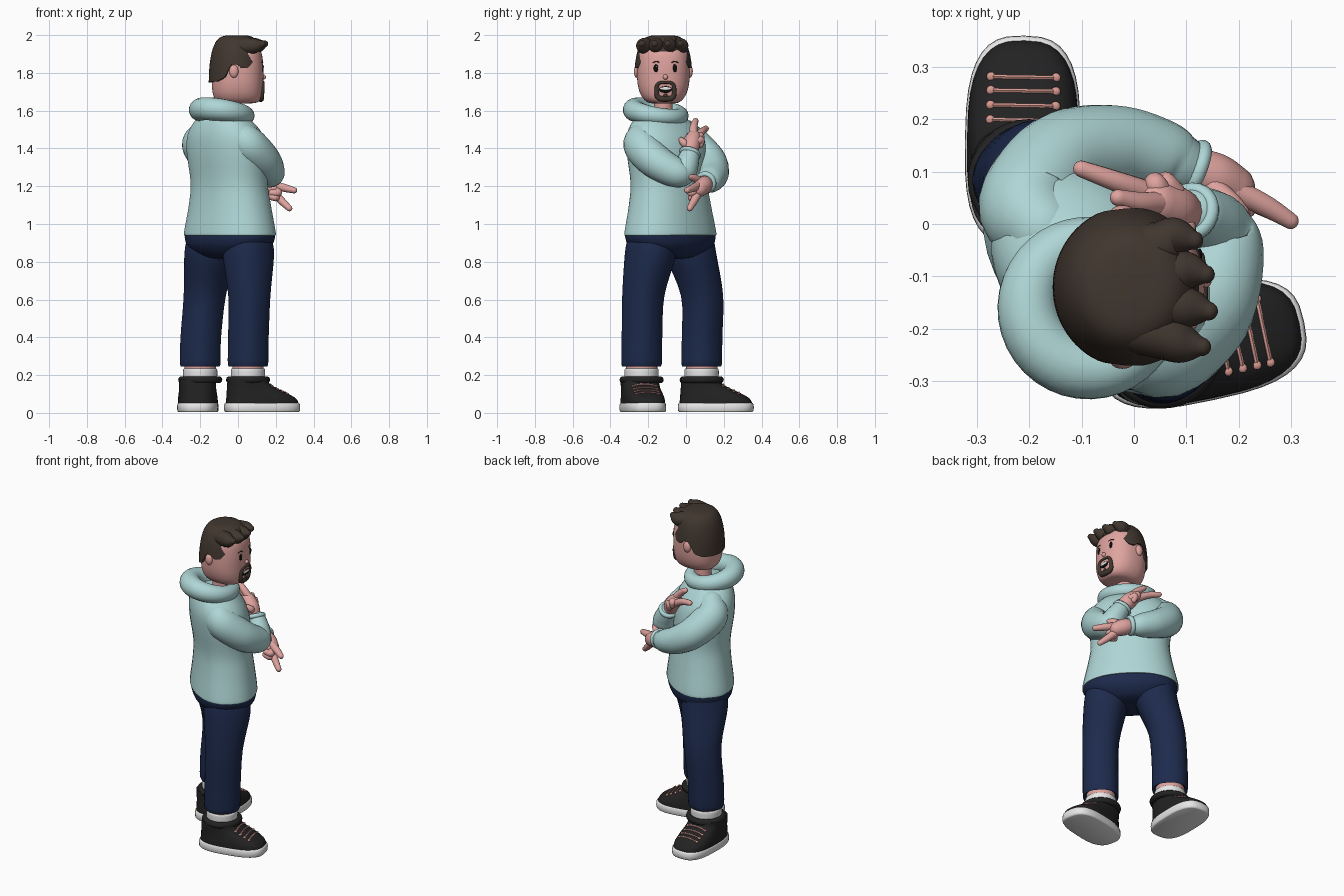
import bpy, bmesh, math
from mathutils import Vector, Quaternion
from mathutils.bvhtree import BVHTree

if "Cube" in bpy.data.objects:
    bpy.data.objects.remove(bpy.data.objects["Cube"])


def material(name, rgb):
    m = bpy.data.materials.new(name)
    m.diffuse_color = (*rgb, 1)
    m.use_nodes = True
    m.node_tree.nodes["Principled BSDF"].inputs["Base Color"].default_value = m.diffuse_color
    return m


SKIN = material("skin", (0.74, 0.37, 0.345))
TEAL = material("hoodie_teal", (0.43, 0.67, 0.67))
NAVY = material("trouser_navy", (0.012, 0.023, 0.072))
HAIR = material("hair_brown", (0.052, 0.037, 0.028))
BLACK = material("shoe_black", (0.016, 0.016, 0.017))
WHITE = material("white", (0.82, 0.82, 0.82))
INK = material("eye_black", (0.004, 0.004, 0.004))
LACE = material("lace_pink", (0.68, 0.32, 0.28))


def spline(rows, sub):
    """Catmull-Rom resampling of tuples."""
    out = []
    for i in range(len(rows) - 1):
        p0, p1, p2 = rows[max(i - 1, 0)], rows[i], rows[i + 1]
        p3 = rows[min(i + 2, len(rows) - 1)]
        for k in range(sub):
            t = k / sub
            out.append(tuple(
                0.5 * (2 * b + (c - a) * t + (2 * a - 5 * b + 4 * c - d) * t * t
                       + (3 * b - a - 3 * c + d) * t ** 3)
                for a, b, c, d in zip(p0, p1, p2, p3)))
    out.append(tuple(rows[-1]))
    return out


def skin_rings(name, rings, mat, closed=False):
    """Join rings of points into a smooth capped mesh."""
    bm = bmesh.new()
    vs = [[bm.verts.new(p) for p in r] for r in rings]
    n = len(vs[0])
    pairs = list(zip(vs, vs[1:])) + ([(vs[-1], vs[0])] if closed else [])
    for a, b in pairs:
        for i in range(n):
            bm.faces.new((a[i], a[(i + 1) % n], b[(i + 1) % n], b[i]))
    if not closed:
        bm.faces.new(vs[0][::-1])
        bm.faces.new(vs[-1])
    bmesh.ops.recalc_face_normals(bm, faces=bm.faces)
    me = bpy.data.meshes.new(name)
    bm.to_mesh(me)
    bm.free()
    me.materials.append(mat)
    ob = bpy.data.objects.new(name, me)
    bpy.context.collection.objects.link(ob)
    bpy.ops.object.select_all(action='DESELECT')
    ob.select_set(True)
    bpy.context.view_layer.objects.active = ob
    bpy.ops.object.shade_smooth_by_angle(angle=math.radians(50))
    return ob


def loft(name, rows, mat, rot=0.0, e=2.0, n=36, sub=4):
    """Horizontal superellipse rings: (cx, cy, z, rx, ry)."""
    rings = []
    for cx, cy, z, rx, ry in spline(rows, sub):
        ring = []
        for i in range(n):
            t = math.tau * i / n
            c, s = math.cos(t), math.sin(t)
            x = rx * math.copysign(abs(c) ** (2 / e), c)
            y = ry * math.copysign(abs(s) ** (2 / e), s)
            ring.append((cx + x * math.cos(rot) - y * math.sin(rot),
                         cy + x * math.sin(rot) + y * math.cos(rot), z))
        rings.append(ring)
    return skin_rings(name, rings, mat)


def tube(name, rows, mat, n=16, sub=6, closed=False):
    """Round-ended tube through (x, y, z, radius)."""
    pts = rows if closed else spline(rows, sub)
    P = [Vector(p[:3]) for p in pts]
    m, rings = len(P), []
    q, last = Quaternion(), Vector((0, 0, 1))
    for i in range(m):
        if closed:
            t = (P[(i + 1) % m] - P[i - 1]).normalized()
        else:
            t = (P[min(i + 1, m - 1)] - P[max(i - 1, 0)]).normalized()
        q = last.rotation_difference(t) @ q
        last, r = t, pts[i][3]
        steps = [(0, 1)]
        cap = [(math.sin(a), math.cos(a)) for a in (0.4, 0.8, 1.2, 1.5)]
        if not closed and i == 0:
            steps = [(-s, c) for s, c in cap[::-1]] + steps
        if not closed and i == m - 1:
            steps += cap
        for s, c in steps:
            rings.append([P[i] + t * r * s + q @ Vector((math.cos(k * math.tau / n) * r * c,
                          math.sin(k * math.tau / n) * r * c, 0)) for k in range(n)])
    return skin_rings(name, rings, mat, closed)


def ball(name, loc, size, mat, n=20):
    x, y, z = loc
    a, b, c = size
    rows = [(x, y, z - c * math.cos(t), a * math.sin(t), b * math.sin(t))
            for t in [0.05 + (math.pi - 0.1) * i / 12 for i in range(13)]]
    return loft(name, rows, mat, n=n, sub=1)


def bvh(ob):
    return BVHTree.FromPolygons([v.co for v in ob.data.vertices],
                                [tuple(p.vertices) for p in ob.data.polygons])


FACING = math.radians(45)

# Hoodie body
loft("hoodie_body", [(-.043, -.083, .955, .16, .25), (-.043, -.083, .94, .186, .276),
     (-.043, -.083, .97, .187, .274), (-.043, -.085, 1.1, .172, .245), (-.047, -.09, 1.22, .163, .228),
     (-.058, -.1, 1.38, .17, .24), (-.068, -.115, 1.48, .155, .222), (-.08, -.135, 1.56, .11, .15),
     (-.08, -.135, 1.585, .07, .08)], TEAL, FACING, 2.2)

# Hood: tilted ring, thick and high at the back
hood = []
for i in range(40):
    a = math.tau * i / 40
    f = math.cos(a - FACING)
    hood.append((-.08 + .122 * math.cos(a), -.154 + .122 * math.sin(a), 1.588 - .022 * f, .052 - .009 * f))
tube("hood", hood, TEAL, n=18, closed=True)

# Sleeves
tube("right_sleeve", [(.01, -.215, 1.48, .075), (.055, -.235, 1.42, .097), (.135, -.165, 1.335, .092),
     (.168, -.06, 1.275, .08), (.16, -.015, 1.275, .07), (.143, .005, 1.315, .062),
     (.122, .018, 1.355, .054)], TEAL, n=24)
tube("left_sleeve", [(-.175, -.01, 1.48, .075), (-.2, .035, 1.42, .097), (-.14, .12, 1.335, .092),
     (-.04, .145, 1.27, .082), (.05, .13, 1.235, .07), (.085, .115, 1.225, .058)], TEAL, n=24)


def cuff(name, centre, axis, r):
    c, ax = Vector(centre), Vector(axis).normalized()
    u = ax.orthogonal().normalized()
    v = ax.cross(u)
    tube(name, [(*(c + u * r * math.cos(i * math.tau / 24) + v * r * math.sin(i * math.tau / 24)), .014)
                for i in range(24)], TEAL, n=10, closed=True)


cuff("right_cuff", (.108, .022, 1.375), (-.5, .3, 1), .045)
cuff("left_cuff", (.115, .104, 1.22), (1, -.4, -.25), .046)

# Hands
hands = {
    "right": [((.1, .02, 1.375, .038), (.075, .028, 1.42, .047), (.045, .04, 1.455, .042)),
              ((.06, .04, 1.46, .023), (.015, .04, 1.51, .021), (-.03, .05, 1.545, .016)),
              ((.04, .055, 1.445, .023), (-.03, .08, 1.485, .02), (-.1, .105, 1.505, .016)),
              ((.09, .01, 1.41, .022), (.098, -.012, 1.43, .02), (.085, -.025, 1.445, .015)),
              ((.055, .055, 1.45, .023), (.04, .077, 1.465, .021), (.045, .075, 1.44, .018)),
              ((.075, .06, 1.435, .023), (.06, .08, 1.445, .02), (.065, .075, 1.42, .017))],
    "left": [((.1, .112, 1.222, .038), (.15, .09, 1.203, .048), (.188, .07, 1.185, .043)),
             ((.19, .065, 1.205, .023), (.25, .035, 1.19, .021), (.298, .006, 1.178, .016)),
             ((.19, .065, 1.165, .023), (.235, .04, 1.118, .02), (.272, .02, 1.083, .016)),
             ((.15, .07, 1.23, .022), (.185, .04, 1.245, .02), (.205, .022, 1.25, .015)),
             ((.2, .055, 1.18, .023), (.212, .03, 1.165, .021), (.18, .028, 1.165, .018)),
             ((.19, .055, 1.155, .023), (.202, .03, 1.14, .02), (.17, .03, 1.145, .017))]}
for side, parts in hands.items():
    for k, rows in enumerate(parts):
        tube(f"{side}_" + ("palm" if k == 0 else f"finger_{k}"), rows, SKIN, n=14)

# Trousers
loft("trouser_hips", [(-.045, -.08, .815, .05, .05), (-.045, -.08, .83, .12, .16),
     (-.045, -.08, .88, .17, .245), (-.043, -.083, .93, .182, .27), (-.043, -.083, .96, .175, .262)],
     NAVY, FACING, 2.3)
legs = {"left": [(-.2, .083), (-.197, .085), (-.176, .085), (-.148, .025)],
        "right": [(.053, -.235), (.055, -.233), (.06, -.226), (.055, -.188)]}
for side, c in legs.items():
    loft(f"{side}_trouser_leg", [(*c[0], .262, .085, .085), (*c[0], .255, .102, .102),
         (*c[1], .4, .103, .103), (*c[2], .62, .108, .106), (*c[3], .84, .135, .125),
         (*c[3], .93, .12, .11)], NAVY, FACING, 2.3)

# Shoes, socks and laces
for side, heel, ang, ankle in (("left", (-.216, -.042), 89, (-.2, .083)),
                               ("right", (-.068, -.27), 12, (.053, -.235))):
    a = math.radians(ang)
    d, w = Vector((math.cos(a), math.sin(a))), Vector((-math.sin(a), math.cos(a)))

    def row(u0, u1, half, z):
        c = Vector(heel) + d * (u0 + u1) / 2
        return (c.x, c.y, z, (u1 - u0) / 2, half)

    loft(f"{side}_shoe_sole", [row(.008, .39, .103, .004), row(0, .4, .109, .012),
         row(0, .4, .109, .045), row(.008, .392, .102, .053)], WHITE, a, 2.9, sub=2)
    shoe = loft(f"{side}_shoe_upper", [row(.006, .394, .106, .045), row(.01, .38, .105, .075),
                row(.012, .33, .101, .105), row(.014, .275, .098, .13), row(.016, .235, .098, .155),
                row(.018, .225, .098, .18)], BLACK, a, 2.8)
    tube(f"{side}_shoe_collar", [(ankle[0] + .098 * math.cos(i * math.tau / 32),
         ankle[1] + .098 * math.sin(i * math.tau / 32), .175, .019) for i in range(32)], BLACK, n=10, closed=True)
    loft(f"{side}_sock", [(*ankle, .17, .088, .088), (*ankle, .19, .09, .09), (*ankle, .228, .09, .09),
         (*ankle, .235, .084, .084)], WHITE)
    loft(f"{side}_ankle", [(*ankle, .2, .083, .083), (*ankle, .275, .083, .083)], SKIN)
    tree = bvh(shoe)
    for k, u in enumerate((.24, .268, .296, .322)):
        pts = []
        for s in (-.062, -.03, 0, .03, .062):
            p = Vector(heel) + d * u + w * s
            hit = tree.ray_cast(Vector((p.x, p.y, .5)), Vector((0, 0, -1)))[0]
            if hit:
                pts.append((*hit, .0045))
        tube(f"{side}_lace_{k}", pts, LACE, n=6, sub=3)
        for j in (0, -1):
            ball(f"{side}_eyelet_{k}_{j + 1}", pts[j][:3], (.009, .009, .006), LACE, n=10)

# Neck and head
CY = -.12
loft("neck", [(-.04, CY, 1.5, .055, .055), (-.035, CY, 1.58, .05, .05), (-.03, CY, 1.68, .05, .05)], SKIN)
head = loft("head", [(0, CY, 1.638, .06, .05), (0, CY, 1.643, .1, .08), (0, CY, 1.662, .122, .105),
            (-.002, CY, 1.7, .133, .126), (-.002, CY, 1.76, .136, .138), (-.002, CY, 1.85, .135, .139),
            (-.002, CY, 1.92, .12, .128), (-.002, CY, 1.97, .07, .08)], SKIN, 0, 2.3, n=48)
for s, side in ((1, "left"), (-1, "right")):
    ball(f"{side}_ear", (-.022, CY + s * .14, 1.808), (.024, .016, .034), SKIN)

# Hair cap with a hairline that varies around the head
LINE = [(0, 1.915), (38, 1.905), (52, 1.86), (66, 1.825), (80, 1.825), (88, 1.845),
        (102, 1.845), (116, 1.775), (135, 1.755), (181, 1.75)]


def hairline(deg):
    for (a, za), (b, zb) in zip(LINE, LINE[1:]):
        if a <= deg <= b:
            return za + (zb - za) * (deg - a) / (b - a)


cap = []
for j in range(16):
    ring = []
    for i in range(72):
        t = math.tau * i / 72
        low = math.asin((hairline(abs((i * 5 + 180) % 360 - 180)) - 1.75) / .25)
        p = low + (math.pi / 2 - .01 - low) * max(j - 1, 0) / 14
        r = math.cos(p) ** .43 * (.8 if j == 0 else 1)
        ring.append((-.007 + .148 * r * math.cos(t), CY + .155 * r * math.sin(t), 1.75 + .249 * math.sin(p)))
    cap.append(ring)
skin_rings("hair_cap", cap, HAIR)
# Broad overlapping tufts swept over the forehead
for k, (x, y) in enumerate(((.1, -.025), (.122, -.09), (.128, -.16), (.115, -.228))):
    tube(f"hair_tuft_{k}", [(-.02, CY + (y - CY) * .7, 1.94, .045), (.05, CY + (y - CY) * .85, 1.942, .045),
         (x - .02, y, 1.945, .038), (x + .014, y - .006, 1.954, .018)], HAIR, n=18)

# Face details, placed on the head surface
tree = bvh(head)
FY = -.109


def on_face(y, z):
    return tree.ray_cast(Vector((1, y, z)), Vector((-1, 0, 0)))[0]


for s, side in ((1, "left"), (-1, "right")):
    ball(f"{side}_eye", on_face(FY + s * .05, 1.825), (.005, .0125, .021), INK)
    ball(f"{side}_eye_glint", on_face(FY + s * .05 + .004, 1.833) + Vector((.0035, 0, 0)), (.003, .003, .004), WHITE, 10)
    tube(f"{side}_brow", [(*on_face(FY + s * o, z), .003) for o, z in
         ((.035, 1.856), (.05, 1.861), (.066, 1.855))], HAIR, n=8)
ball("nose", on_face(FY, 1.778), (.014, .013, .014), SKIN)

# Beard ring, mouth and teeth
ring = []
for i in range(32):
    c, s = math.cos(math.tau * i / 32), math.sin(math.tau * i / 32)
    y = FY + .047 * math.copysign(abs(c) ** .6, c)
    z = 1.706 + .044 * math.copysign(abs(s) ** .6, s)
    ring.append((*on_face(y, z), .012 - .004 * s))
tube("goatee", ring, HAIR, n=10, closed=True)
ball("chin_patch", on_face(FY, 1.678), (.008, .012, .012), HAIR, 12)
ball("mouth", on_face(FY, 1.712), (.005, .034, .018), INK)
ball("teeth", on_face(FY, 1.717) + Vector((.003, 0, 0)), (.004, .03, .008), WHITE)
